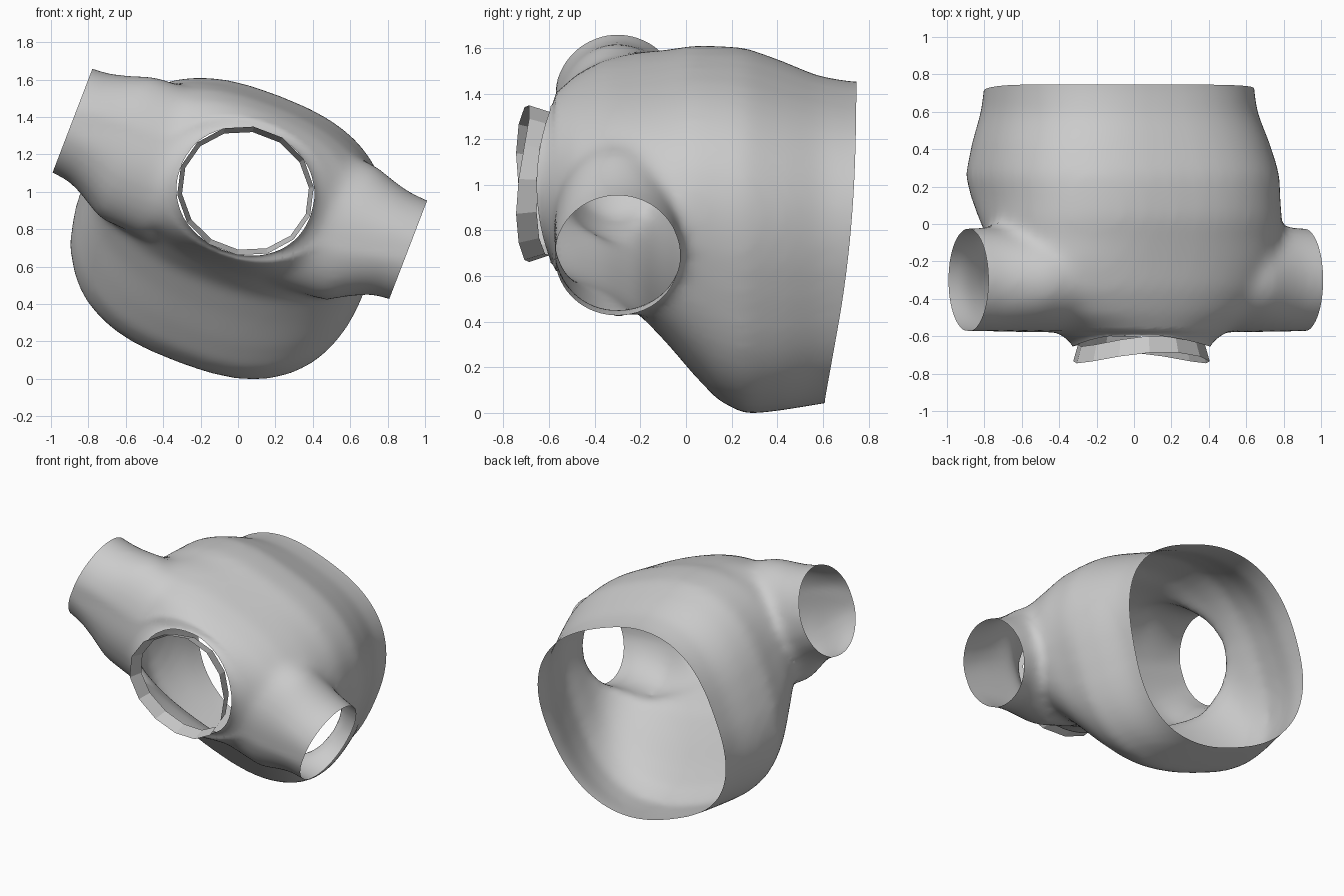
import bpy, bmesh, math
from mathutils import Vector

if "Cube" in bpy.data.objects:
    bpy.data.objects.remove(bpy.data.objects["Cube"])

TILT = math.radians(21)
U = Vector((math.cos(TILT), 0, -math.sin(TILT)))   # shoulder direction
V = Vector((math.sin(TILT), 0, math.cos(TILT)))    # across the shoulders
Y = Vector((0, 1, 0))
N = 48


def ring(bm, centre, d1, d2, a, b, p=2.0):
    out = []
    for i in range(N):
        t = 2 * math.pi * i / N
        c, s = math.cos(t), math.sin(t)
        u = math.copysign(abs(c) ** (2 / p), c) * a
        v = math.copysign(abs(s) ** (2 / p), s) * b
        out.append(bm.verts.new(Vector(centre) + d1 * u + d2 * v))
    return out


def loft(bm, rings):
    for r, q in zip(rings, rings[1:]):
        for i in range(N):
            j = (i + 1) % N
            bm.faces.new((r[i], r[j], q[j], q[i]))
    bm.faces.new(rings[0][::-1])
    bm.faces.new(rings[-1])


bm = bmesh.new()

# torso rings: y, centre x, centre z, half width, half height, squareness
sections = [
    (-.80, .04, 1.0, .355, .325, 2.1), (-.65, .04, 1.0, .355, .33, 2.1),
    (-.58, .04, 1.01, .46, .37, 2.1), (-.48, .03, 1.03, .63, .41, 2.2),
    (-.35, .02, 1.035, .73, .455, 2.3), (-.2, .01, 1.005, .78, .51, 2.4),
    (-.08, .00, .945, .79, .59, 2.4), (.03, -.02, .89, .80, .67, 2.5),
    (.14, -.045, .83, .80, .73, 2.6), (.26, -.06, .795, .81, .76, 2.6),
    (.42, -.07, .775, .77, .725, 2.6), (.58, -.08, .755, .71, .69, 2.5),
    (.72, -.08, .755, .695, .665, 2.5), (.92, -.08, .755, .69, .66, 2.5)]
loft(bm, [ring(bm, (x, y, z), U, V, a, b, p) for y, x, z, a, b, p in sections])

# sleeves: tubes widening into the torso
ends = [(Vector((-.885, -.3, 1.38)), -U, .30), (Vector((.91, -.3, .69)), U, .285)]
for c, d, h in ends:
    steps = [(.08, 1.0), (0, 1.0), (-.1, 1.03), (-.2, 1.16), (-.32, 1.36), (-.6, 1.4)]
    loft(bm, [ring(bm, c + d * k - V * (s - 1) * .08, V, Y, h * s, .277 * min(s, 1.02))
              for k, s in steps])
bmesh.ops.recalc_face_normals(bm, faces=bm.faces)
me = bpy.data.meshes.new("torso_shell")
bm.to_mesh(me)
bm.free()
shell = bpy.data.objects.new("torso_shell", me)
bpy.context.collection.objects.link(shell)

# fuse and soften
rm = shell.modifiers.new("fuse", 'REMESH')
rm.mode = 'VOXEL'
rm.voxel_size = .028
sm = shell.modifiers.new("soften", 'SMOOTH')
sm.factor = .5
sm.iterations = 18
bpy.context.view_layer.objects.active = shell
shell.select_set(True)
for m in ("fuse", "soften"):
    bpy.ops.object.modifier_apply(modifier=m)

# open the hem, neck and sleeves
bm = bmesh.new()
bm.from_mesh(shell.data)
cuts = [(Vector((0, .61, .06)), Vector((0, 1, -.098))),
        (Vector((0, -.655, 1)), -Y)] + [(c, d) for c, d, h in ends]
for co, no in cuts:
    bmesh.ops.bisect_plane(bm, geom=bm.verts[:] + bm.edges[:] + bm.faces[:],
                           plane_co=co, plane_no=no, clear_outer=True)
zmin = min(v.co.z for v in bm.verts)
for v in bm.verts:
    x, y, z = v.co
    v.co.z -= zmin * max(0, 1 - z / .6)
    # bowed hem and a neck edge that falls back at top and bottom
    v.co.y += .04 * max(0, min(1, (y - .4) / .25)) * math.sin(math.pi * max(0, min(1, (z - .06) / 1.4)))
    if y < -.57:
        v.co.y += min(1, (-.57 - y) / .08) * .06 * min(1, ((z - 1) / .33) ** 2)
bm.to_mesh(shell.data)
bm.free()
bpy.ops.object.shade_smooth_by_angle(angle=math.radians(40))

# faceted neck band, standing further forward at its two sides
bm = bmesh.new()
K = 14
front, back = [], []
for i in range(K):
    t = 2 * math.pi * i / K
    c, s = math.cos(t), math.sin(t)
    y = -.685 - .06 * c * c
    mid = Vector((.04, 0, 1.005))
    front.append(bm.verts.new(mid + U * c * .37 + V * s * .345 + Y * y))
    back.append(bm.verts.new(mid + U * c * .345 + V * s * .315 + Y * (y + .09)))
for i in range(K):
    j = (i + 1) % K
    bm.faces.new((front[i], front[j], back[j], back[i]))
bmesh.ops.recalc_face_normals(bm, faces=bm.faces)
me = bpy.data.meshes.new("neck_band")
bm.to_mesh(me)
bm.free()
bpy.context.collection.objects.link(bpy.data.objects.new("neck_band", me))
